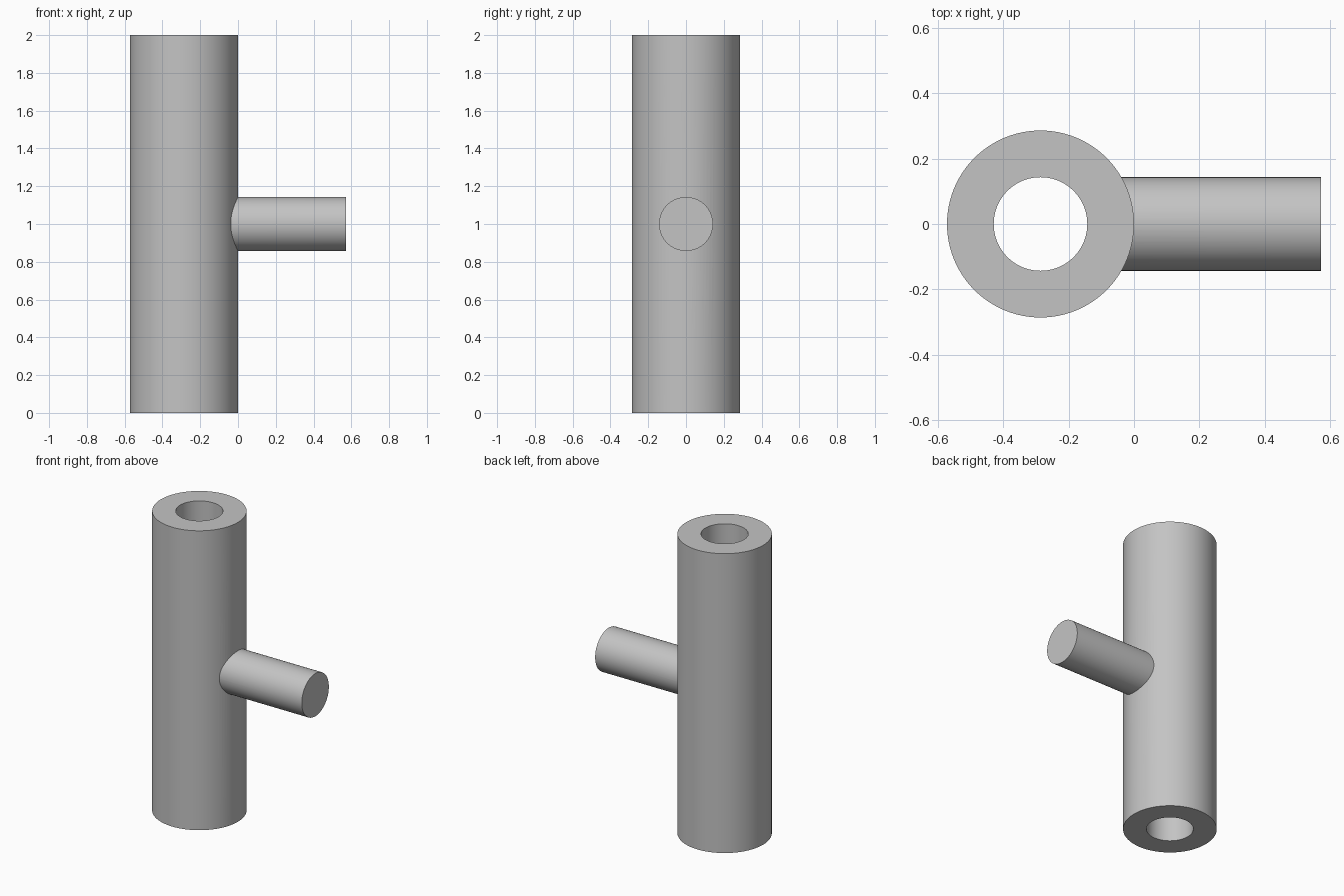
import bpy, bmesh, math
from mathutils import Matrix

if "Cube" in bpy.data.objects:
    bpy.data.objects.remove(bpy.data.objects["Cube"])

R, HOLE, H = 0.2857, 0.1429, 2.0   # tube radius, bore and peg radius, height
X_TUBE, X_END = -0.2857, 0.5714    # tube axis, peg tip
SEG = 96

grey = bpy.data.materials.new("plain grey")
grey.diffuse_color = (0.55, 0.55, 0.55, 1)
grey.use_nodes = True
grey.node_tree.nodes["Principled BSDF"].inputs["Base Color"].default_value = grey.diffuse_color


def add_object(name, bm):
    bmesh.ops.recalc_face_normals(bm, faces=bm.faces)
    mesh = bpy.data.meshes.new(name)
    bm.to_mesh(mesh)
    bm.free()
    mesh.materials.append(grey)
    obj = bpy.data.objects.new(name, mesh)
    bpy.context.collection.objects.link(obj)
    return obj


# Hollow upright tube: a wall section spun about its axis
bm = bmesh.new()
section = [(HOLE, 0), (R, 0), (R, H), (HOLE, H)]
verts = [bm.verts.new((X_TUBE + r, 0, z)) for r, z in section]
edges = [bm.edges.new((verts[i], verts[(i + 1) % 4])) for i in range(4)]
bmesh.ops.spin(bm, geom=verts + edges, cent=(X_TUBE, 0, 0), axis=(0, 0, 1),
               angle=math.tau, steps=SEG, use_merge=True)
bmesh.ops.remove_doubles(bm, verts=bm.verts, dist=1e-5)
tube = add_object("tube_with_side_peg", bm)

# Solid side peg, rooted inside the tube wall
x_root = -0.10
bm = bmesh.new()
place = Matrix.Translation(((x_root + X_END) / 2, 0, H / 2)) @ Matrix.Rotation(math.pi / 2, 4, 'Y')
bmesh.ops.create_cone(bm, cap_ends=True, segments=SEG, radius1=HOLE, radius2=HOLE,
                      depth=X_END - x_root, matrix=place)
peg = add_object("side_peg", bm)

# Merge the peg into the tube
union = tube.modifiers.new("join_peg", 'BOOLEAN')
union.operation = 'UNION'
union.solver = 'EXACT'
union.object = peg
bpy.context.view_layer.objects.active = tube
tube.select_set(True)
bpy.ops.object.modifier_apply(modifier=union.name)
bpy.data.objects.remove(peg)
bpy.ops.object.shade_smooth_by_angle(angle=math.radians(30))
